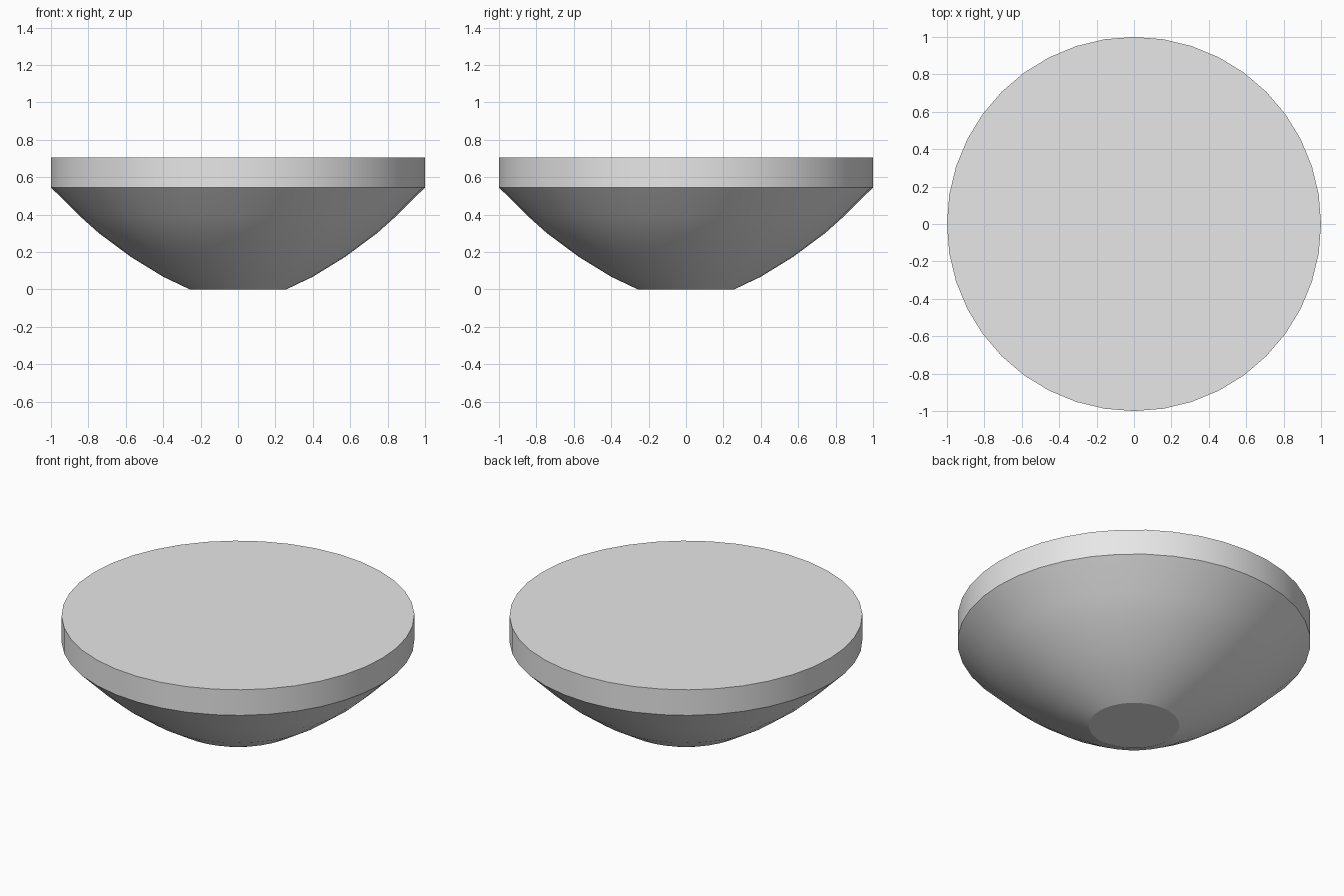
import bpy
import math

cube = bpy.data.objects.get("Cube")
if cube:
    bpy.data.objects.remove(cube, do_unlink=True)

SIDES = 40

# Plain grey material
grey = bpy.data.materials.new("light grey")
grey.use_nodes = True
colour = (0.8, 0.8, 0.8, 1.0)
grey.diffuse_color = colour
grey.node_tree.nodes["Principled BSDF"].inputs["Base Color"].default_value = colour


def lathe(name, profile):
    """Revolve (radius, height) points around z and cap both ends."""
    verts = [(r * math.cos(a), r * math.sin(a), z)
             for r, z in profile
             for a in (math.tau * i / SIDES for i in range(SIDES))]
    faces = [(k * SIDES + i, k * SIDES + (i + 1) % SIDES,
              (k + 1) * SIDES + (i + 1) % SIDES, (k + 1) * SIDES + i)
             for k in range(len(profile) - 1) for i in range(SIDES)]
    faces.append(tuple(reversed(range(SIDES))))
    faces.append(tuple(range(len(verts) - SIDES, len(verts))))
    mesh = bpy.data.meshes.new(name)
    mesh.from_pydata(verts, [], faces)
    mesh.materials.append(grey)
    obj = bpy.data.objects.new(name, mesh)
    bpy.context.collection.objects.link(obj)
    return obj


# Solid bowl: flat foot, curved underside, upright rim and flat top
bowl = lathe("solid_bowl", [
    (0.257, 0.0), (0.4, 0.068), (0.574, 0.175), (0.745, 0.302),
    (0.84, 0.387), (1.0, 0.545), (1.0, 0.705),
])

# Smooth the round surfaces, keep foot and rim edges crisp
bpy.ops.object.select_all(action="DESELECT")
bowl.select_set(True)
bpy.context.view_layer.objects.active = bowl
bpy.ops.object.shade_smooth_by_angle(angle=math.radians(20))
